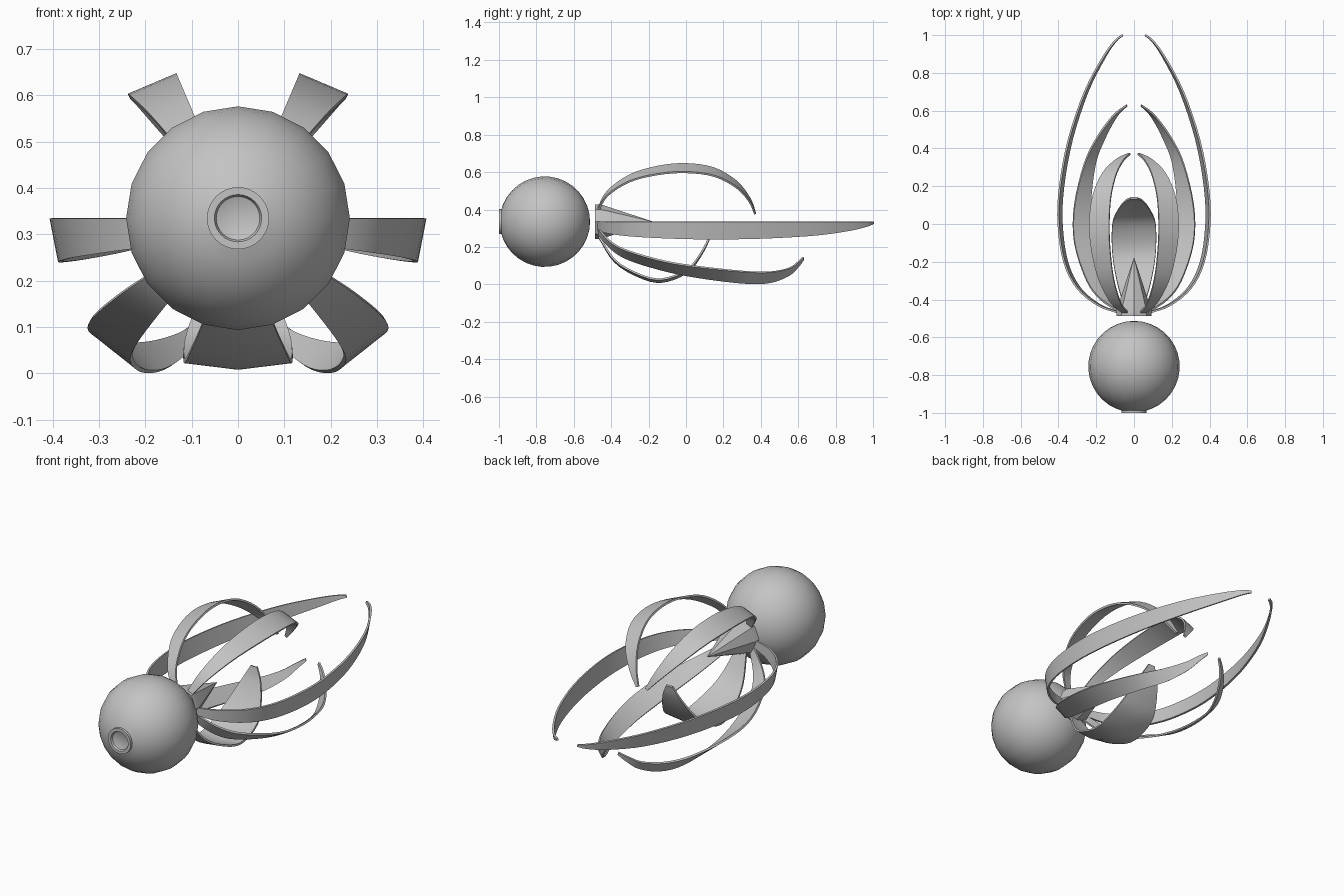
import bpy
import bmesh
from math import sin, cos, pi, radians
from mathutils import Vector

if "Cube" in bpy.data.objects:
    bpy.data.objects.remove(bpy.data.objects["Cube"])

AXIS_Z = 0.335
grey = bpy.data.materials.new("plain grey")
grey.use_nodes = True
grey.diffuse_color = (0.55, 0.55, 0.55, 1)
grey.node_tree.nodes["Principled BSDF"].inputs["Base Color"].default_value = grey.diffuse_color


def finish(name, bm, ribbon=False, angle=35):
    """Turn a bmesh into a shaded object; ribbons are mirrored and thickened."""
    bmesh.ops.recalc_face_normals(bm, faces=bm.faces)
    mesh = bpy.data.meshes.new(name)
    bm.to_mesh(mesh)
    bm.free()
    obj = bpy.data.objects.new(name, mesh)
    bpy.context.collection.objects.link(obj)
    mesh.materials.append(grey)
    bpy.ops.object.select_all(action="DESELECT")
    obj.select_set(True)
    bpy.context.view_layer.objects.active = obj
    if ribbon:
        obj.modifiers.new("other_side", "MIRROR").merge_threshold = 0.002
        shell = obj.modifiers.new("thickness", "SOLIDIFY")
        shell.thickness = 0.01
        shell.offset = 0
        bpy.ops.object.convert(target="MESH")
    bpy.ops.object.shade_smooth_by_angle(angle=radians(angle))
    return obj


def lathe(name, profile, sides, angle=35):
    """Spin (radius, y) points around the long axis."""
    bm = bmesh.new()
    verts = [bm.verts.new((0, y, AXIS_Z + r)) for r, y in profile]
    edges = [bm.edges.new(pair) for pair in zip(verts, verts[1:])]
    bmesh.ops.spin(bm, geom=verts + edges, cent=(0, 0, AXIS_Z), axis=(0, 1, 0),
                   angle=2 * pi, steps=sides, use_duplicate=False)
    bmesh.ops.remove_doubles(bm, verts=bm.verts, dist=0.0005)
    return finish(name, bm, angle=angle)


def smooth_path(points, steps=4):
    """Catmull-Rom interpolation through the points."""
    pts = [Vector(p) for p in points]
    pts = [2 * pts[0] - pts[1]] + pts + [2 * pts[-1] - pts[-2]]
    path = []
    for a, b, c, d in zip(pts, pts[1:], pts[2:], pts[3:]):
        for i in range(steps):
            t = i / steps
            path.append(0.5 * (2 * b + (c - a) * t + (2 * a - 5 * b + 4 * c - d) * t ** 2
                               + (3 * b - a - 3 * c + d) * t ** 3))
    return path + [pts[-2]]


def ribbon(name, edge_a, edge_b):
    """Skin a strip between two edge paths."""
    bm = bmesh.new()
    rows = [(bm.verts.new(a), bm.verts.new(b))
            for a, b in zip(smooth_path(edge_a), smooth_path(edge_b))]
    for (a, b), (c, d) in zip(rows, rows[1:]):
        bm.faces.new((a, b, d, c))
    return finish(name, bm, ribbon=True)


def petal(name, direction, tilt, stations):
    """Half petal from (y, radius, width) stations in a plane through the axis."""
    th, ti = radians(direction), radians(tilt)
    out = Vector((cos(th), 0, sin(th)))
    side = Vector((sin(th), 0, -cos(th))) * cos(ti) - out * sin(ti)
    edge = [Vector((0, y, AXIS_Z)) + out * r for y, r, w in stations]
    return ribbon(name, edge, [p + side * s[2] for p, s in zip(edge, stations)])


# Round body with a small dished nozzle at the front
R, CY = 0.242, -0.755
lathe("ball_body", [(R * sin(a), CY - R * cos(a))
                    for a in [0.22 + (pi - 0.22) * i / 16 for i in range(17)]], 20)
lathe("nozzle", [(0.067, -0.97), (0.067, -1), (0.051, -1), (0.047, -0.99),
                 (0.03, -0.984), (0, -0.982)], 32)

# Hub disc with pointed spike
lathe("hub_spike", [(0, -0.487), (0.092, -0.487), (0.092, -0.455), (0, -0.175)], 8, 20)

# Long side petals
petal("side_petals", 0, 11, [
    (-0.47, 0.08, 0.04), (-0.43, 0.19, 0.06), (-0.34, 0.3, 0.075), (-0.2, 0.37, 0.086),
    (0, 0.4, 0.094), (0.2, 0.392, 0.096), (0.45, 0.345, 0.09), (0.7, 0.26, 0.074),
    (0.88, 0.165, 0.048), (0.97, 0.1, 0.025), (1, 0.06, 0.012)])

# Upper petals
petal("upper_petals", 67, 0, [
    (-0.47, 0.075, 0.03), (-0.42, 0.175, 0.055), (-0.3, 0.27, 0.085), (-0.15, 0.32, 0.106),
    (0, 0.335, 0.114), (0.15, 0.31, 0.105), (0.27, 0.233, 0.08), (0.34, 0.135, 0.045),
    (0.37, 0.05, 0.015)])

# Broad bottom petal, both halves joined along the middle
petal("bottom_petal", -90, 7, [
    (-0.47, 0.075, 0.03), (-0.38, 0.215, 0.07), (-0.25, 0.295, 0.102), (-0.13, 0.322, 0.117),
    (0, 0.275, 0.115), (0.07, 0.195, 0.088), (0.12, 0.1, 0.05), (0.137, 0.035, 0.018)])

# Lower petals, drooping away from the axis
stations = [
    (-0.47, 0.07, 0.3, 0.05, 0.27), (-0.4, 0.175, 0.225, 0.12, 0.19),
    (-0.3, 0.25, 0.175, 0.17, 0.13), (-0.1, 0.315, 0.12, 0.215, 0.07),
    (0.1, 0.315, 0.09, 0.23, 0.032), (0.32, 0.262, 0.068, 0.205, 0.006),
    (0.45, 0.2, 0.066, 0.157, 0.01), (0.55, 0.13, 0.086, 0.105, 0.048),
    (0.6, 0.08, 0.12, 0.068, 0.095), (0.627, 0.04, 0.145, 0.036, 0.132)]
ribbon("lower_petals", [(x, y, z) for y, x, z, _, _ in stations],
       [(x, y, z) for y, _, _, x, z in stations])
